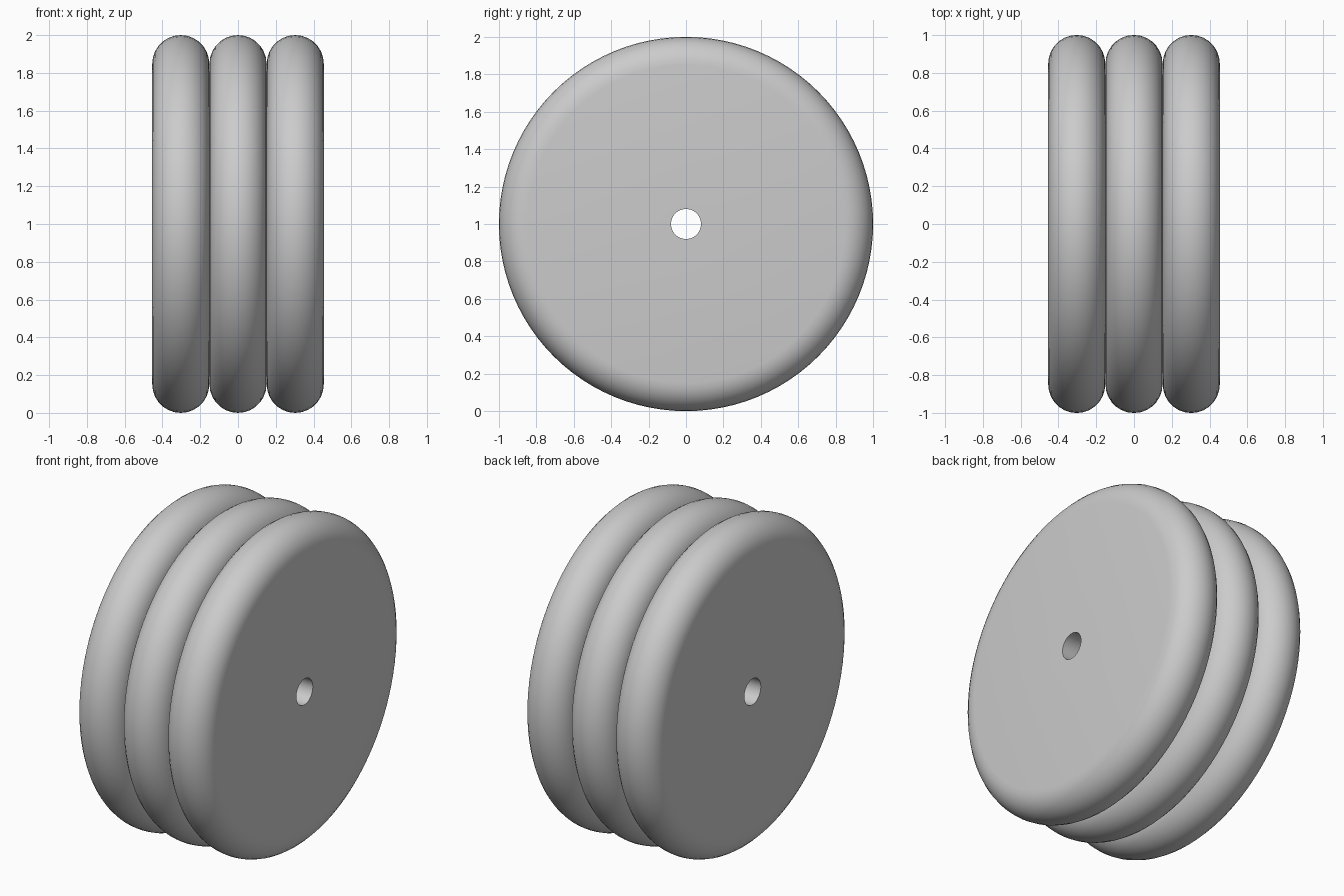
import bpy, bmesh
from math import sin, cos, pi, radians
from mathutils import Matrix, Vector

if "Cube" in bpy.data.objects:
    bpy.data.objects.remove(bpy.data.objects["Cube"])

RADIUS, HOLE, HALF, PITCH = 1.0, 0.08, 0.151, 0.303
SEGMENTS, ARC_STEPS = 96, 14


def rounded_disc(name, x):
    # Cross-section: bore edge, flat side, half-round rim, flat side, bore edge
    rim = RADIUS - HALF
    profile = [(-HALF, HOLE)]
    for i in range(ARC_STEPS + 1):
        a = pi * i / ARC_STEPS
        profile.append((-HALF * cos(a), rim + HALF * sin(a)))
    profile.append((HALF, HOLE))

    # Spin the section around the x axis
    bm = bmesh.new()
    verts = [bm.verts.new((px, 0, r)) for px, r in profile]
    edges = [bm.edges.new((verts[i], verts[(i + 1) % len(verts)]))
             for i in range(len(verts))]
    bmesh.ops.spin(bm, geom=verts + edges, cent=(0, 0, 0), axis=(1, 0, 0),
                   angle=2 * pi, steps=SEGMENTS, use_duplicate=False)
    bmesh.ops.remove_doubles(bm, verts=bm.verts, dist=1e-5)
    bmesh.ops.recalc_face_normals(bm, faces=bm.faces)
    mesh = bpy.data.meshes.new(name)
    bm.to_mesh(mesh)
    bm.free()
    obj = bpy.data.objects.new(name, mesh)
    obj.location = (x, 0, RADIUS)
    bpy.context.collection.objects.link(obj)
    bpy.ops.object.select_all(action='DESELECT')
    obj.select_set(True)
    bpy.context.view_layer.objects.active = obj
    bpy.ops.object.shade_smooth_by_angle(angle=radians(30))


# Three touching discs side by side with a common axle hole
for name, k in (("left_disc", -1), ("middle_disc", 0), ("right_disc", 1)):
    rounded_disc(name, k * PITCH)
